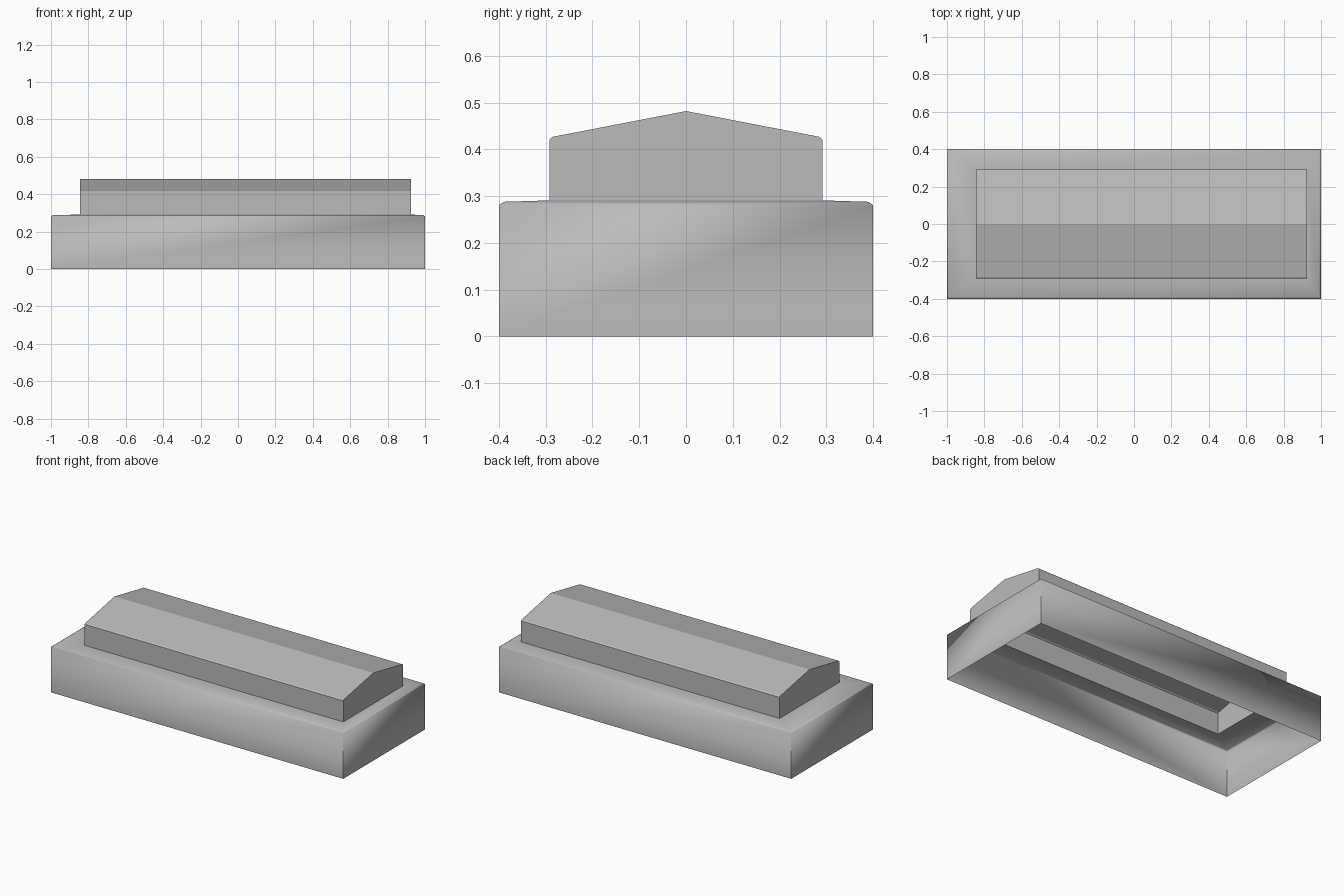
import bpy
import bmesh
import math

cube = bpy.data.objects.get("Cube")
if cube:
    bpy.data.objects.remove(cube, do_unlink=True)

GREY = (0.5, 0.5, 0.5, 1)
grey = bpy.data.materials.new("plain grey")
grey.use_nodes = True
grey.diffuse_color = GREY
grey.node_tree.nodes["Principled BSDF"].inputs["Base Color"].default_value = GREY

# Footprint of the raised housing, set slightly off centre along x
LEFT, RIGHT, HALF = 0.925, -0.845, 0.292
SEAT = 0.291


def finish(name, bm, angle):
    bmesh.ops.recalc_face_normals(bm, faces=bm.faces)
    mesh = bpy.data.meshes.new(name)
    bm.to_mesh(mesh)
    bm.free()
    mesh.materials.append(grey)
    obj = bpy.data.objects.new(name, mesh)
    bpy.context.collection.objects.link(obj)
    bpy.ops.object.select_all(action="DESELECT")
    obj.select_set(True)
    bpy.context.view_layer.objects.active = obj
    bpy.ops.object.shade_smooth_by_angle(angle=math.radians(angle))


def rectangle(bm, x0, x1, y, z):
    return [bm.verts.new(p) for p in
            ((x0, -y, z), (x1, -y, z), (x1, y, z), (x0, y, z))]


def bridge(bm, a, b, closed=True):
    for i in range(len(a) if closed else len(a) - 1):
        j = (i + 1) % len(a)
        bm.faces.new((a[i], a[j], b[j], b[i]))


# Hollow base skirt: walls, eased rim and a deck open under the housing
bm = bmesh.new()
rings = [rectangle(bm, -1, 1, 0.4, 0),
         rectangle(bm, -1, 1, 0.4, 0.281),
         rectangle(bm, -0.99, 0.99, 0.39, 0.288),
         rectangle(bm, RIGHT, LEFT, HALF, SEAT)]
for low, high in zip(rings, rings[1:]):
    bridge(bm, low, high)
finish("base_shell", bm, 60)

# Raised housing: gabled profile swept along x, open below
half_profile = [(HALF, SEAT), (HALF, 0.421), (HALF - 0.007, 0.427)]
profile = ([(-y, z) for y, z in half_profile] + [(0, 0.482)]
           + half_profile[::-1])
bm = bmesh.new()
ends = [[bm.verts.new((x, y, z)) for y, z in profile] for x in (RIGHT, LEFT)]
bridge(bm, ends[0], ends[1], closed=False)
for end in ends:
    bm.faces.new(end)
finish("gabled_housing", bm, 20)
